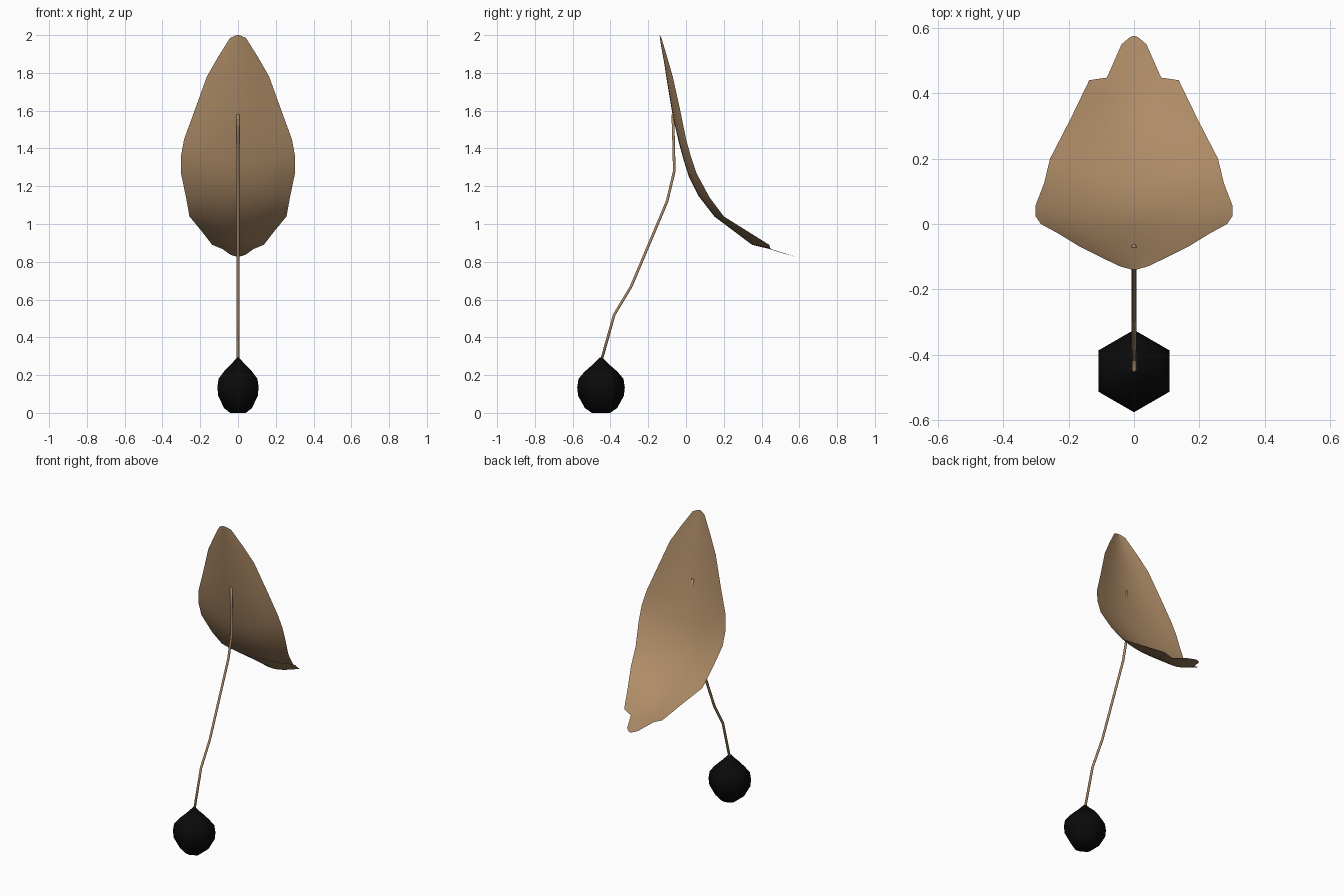
import bpy, bmesh, math
from mathutils import Vector

if "Cube" in bpy.data.objects:
    bpy.data.objects.remove(bpy.data.objects["Cube"])


def material(name, rgb):
    m = bpy.data.materials.new(name)
    m.diffuse_color = (*rgb, 1)
    m.use_nodes = True
    m.node_tree.nodes["Principled BSDF"].inputs["Base Color"].default_value = m.diffuse_color
    return m


brown = material("dry leaf brown", (0.42, 0.26, 0.135))
black = material("seed black", (0.003, 0.003, 0.003))


def finish(name, bm, mat):
    bmesh.ops.remove_doubles(bm, verts=bm.verts, dist=1e-4)
    bmesh.ops.recalc_face_normals(bm, faces=bm.faces)
    me = bpy.data.meshes.new(name)
    bm.to_mesh(me)
    bm.free()
    me.materials.append(mat)
    for p in me.polygons:
        p.use_smooth = True
    ob = bpy.data.objects.new(name, me)
    bpy.context.collection.objects.link(ob)
    return ob


def skin(bm, rings, closed):
    """Join consecutive rows of points with quads."""
    rows = [[bm.verts.new(p) for p in r] for r in rings]
    n = len(rows[0])
    for a, b in zip(rows, rows[1:]):
        for i in range(n if closed else n - 1):
            j = (i + 1) % n
            bm.faces.new((a[i], a[j], b[j], b[i]))
    return rows


# Leaf: each row is midrib y, z, then edge y, z and half width
leaf_rows = [
    (-0.14, 2.00, -0.138, 1.998, 0.012),
    (-0.135, 1.96, -0.13, 1.985, 0.042),
    (-0.115, 1.85, -0.10, 1.885, 0.105),
    (-0.10, 1.75, -0.07, 1.78, 0.165),
    (-0.07, 1.57, -0.03, 1.60, 0.23),
    (-0.035, 1.42, 0.00, 1.45, 0.285),
    (-0.01, 1.33, 0.025, 1.36, 0.302),
    (0.015, 1.25, 0.055, 1.27, 0.302),
    (0.065, 1.15, 0.125, 1.14, 0.275),
    (0.15, 1.04, 0.20, 1.04, 0.257),
    (0.25, 0.965, 0.32, 0.965, 0.195),
    (0.35, 0.89, 0.44, 0.89, 0.137),
    (0.44, 0.868, 0.448, 0.868, 0.083),
    (0.52, 0.843, 0.55, 0.836, 0.038),
    (0.575, 0.828, 0.572, 0.829, 0.012),
]
columns = [-1, -0.75, -0.5, -0.25, 0, 0.25, 0.5, 0.75, 1]
bm = bmesh.new()
skin(bm, [[(w * t, cy + (ey - cy) * t * t, cz + (ez - cz) * t * t) for t in columns]
          for cy, cz, ey, ez, w in leaf_rows], False)
finish("leaf", bm, brown)

# Stem: thin six-sided tube following a bent path in the middle plane
path = [(-0.07, 1.58), (-0.066, 1.45), (-0.062, 1.28), (-0.10, 1.12),
        (-0.29, 0.67), (-0.38, 0.52), (-0.45, 0.27)]
rings = []
for i, (y, z) in enumerate(path):
    a, b = path[max(i - 1, 0)], path[min(i + 1, len(path) - 1)]
    d = Vector((0, b[0] - a[0], b[1] - a[1])).normalized()
    side, up = Vector((1, 0, 0)), d.cross(Vector((1, 0, 0)))
    c = Vector((0, y, z))
    rings.append([c + 0.008 * (math.cos(k * math.pi / 3) * side + math.sin(k * math.pi / 3) * up)
                  for k in range(6)])
bm = bmesh.new()
rows = skin(bm, rings, True)
bm.faces.new(rows[0])
bm.faces.new(rows[-1])
finish("stem", bm, brown)

# Seed: six-sided bulb with a pointed top
profile = [(0.048, 0.0), (0.085, 0.025), (0.121, 0.09), (0.126, 0.135),
           (0.119, 0.18), (0.088, 0.217), (0.045, 0.255), (0.006, 0.293)]
bm = bmesh.new()
rows = skin(bm, [[(r * math.sin(k * math.pi / 3), -0.45 + r * math.cos(k * math.pi / 3), z)
                  for k in range(6)] for r, z in profile], True)
bm.faces.new(rows[0])
bm.faces.new(rows[-1])
finish("seed", bm, black)
